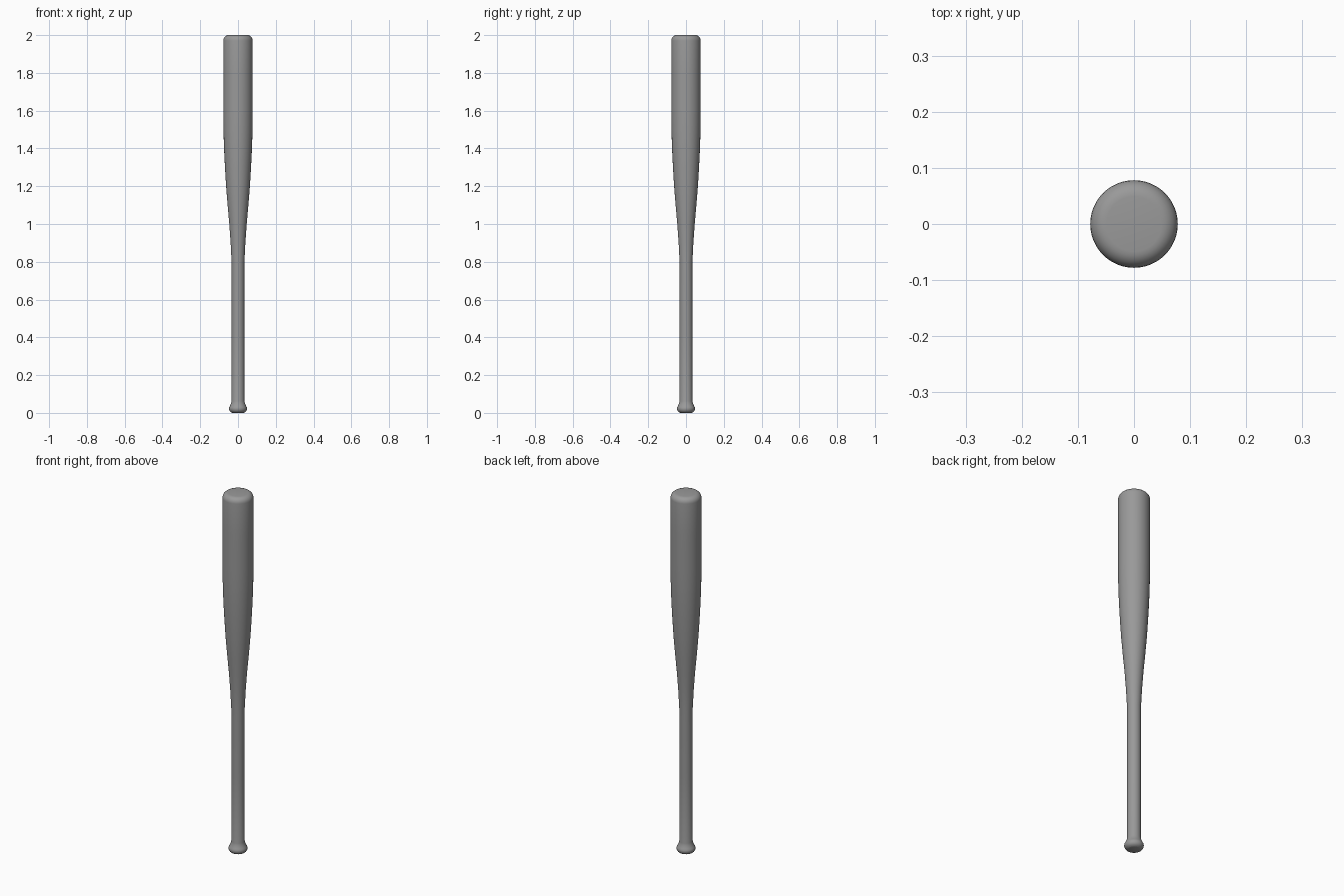
import bpy
import bmesh
import math
from mathutils import Matrix, Vector

cube = bpy.data.objects.get("Cube")
if cube:
    bpy.data.objects.remove(cube, do_unlink=True)

SIDES = 48

grey = bpy.data.materials.new("Plain grey")
grey.use_nodes = True
colour = (0.32, 0.32, 0.32, 1)
grey.diffuse_color = colour
grey.node_tree.nodes["Principled BSDF"].inputs["Base Color"].default_value = colour


def arc(r, z, radius, start, end, steps=6):
    """Points of a rounded edge, angles in degrees."""
    angles = [math.radians(start + (end - start) * i / steps) for i in range(steps + 1)]
    return [(r + radius * math.cos(a), z + radius * math.sin(a)) for a in angles]


def lathe(name, profile):
    """Turn a (radius, height) profile around the z axis."""
    bm = bmesh.new()
    verts = [bm.verts.new((r, 0, z)) for r, z in profile]
    edges = [bm.edges.new(pair) for pair in zip(verts, verts[1:])]
    bmesh.ops.spin(bm, geom=verts + edges, cent=(0, 0, 0), axis=(0, 0, 1),
                   angle=math.tau, steps=SIDES, use_duplicate=False)
    bmesh.ops.remove_doubles(bm, verts=bm.verts, dist=0.0001)
    bmesh.ops.recalc_face_normals(bm, faces=bm.faces)
    mesh = bpy.data.meshes.new(name)
    bm.to_mesh(mesh)
    bm.free()
    mesh.materials.append(grey)
    obj = bpy.data.objects.new(name, mesh)
    bpy.context.collection.objects.link(obj)
    bpy.ops.object.select_all(action="DESELECT")
    obj.select_set(True)
    bpy.context.view_layer.objects.active = obj
    bpy.ops.object.shade_smooth_by_angle(angle=math.radians(40))
    return obj


# Knob with rounded rim, flaring in to the handle
knob = [(0, 0), (0.03, 0)] + arc(0.026, 0.022, 0.022, -75, 40) + [(0.037, 0.05), (0.034, 0.062)]
# Straight handle, then the swelling taper
handle = [(0.034, 0.42), (0.034, 0.8)]
taper = [(0.039, 0.9), (0.046, 1.0), (0.055, 1.1), (0.063, 1.2),
         (0.069, 1.3), (0.074, 1.4), (0.077, 1.5), (0.078, 1.6)]
# Barrel with a rounded flat end
barrel = [(0.078, 1.8)] + arc(0.049, 1.971, 0.029, 0, 90) + [(0, 2)]

lathe("bat", knob + handle + taper + barrel)
